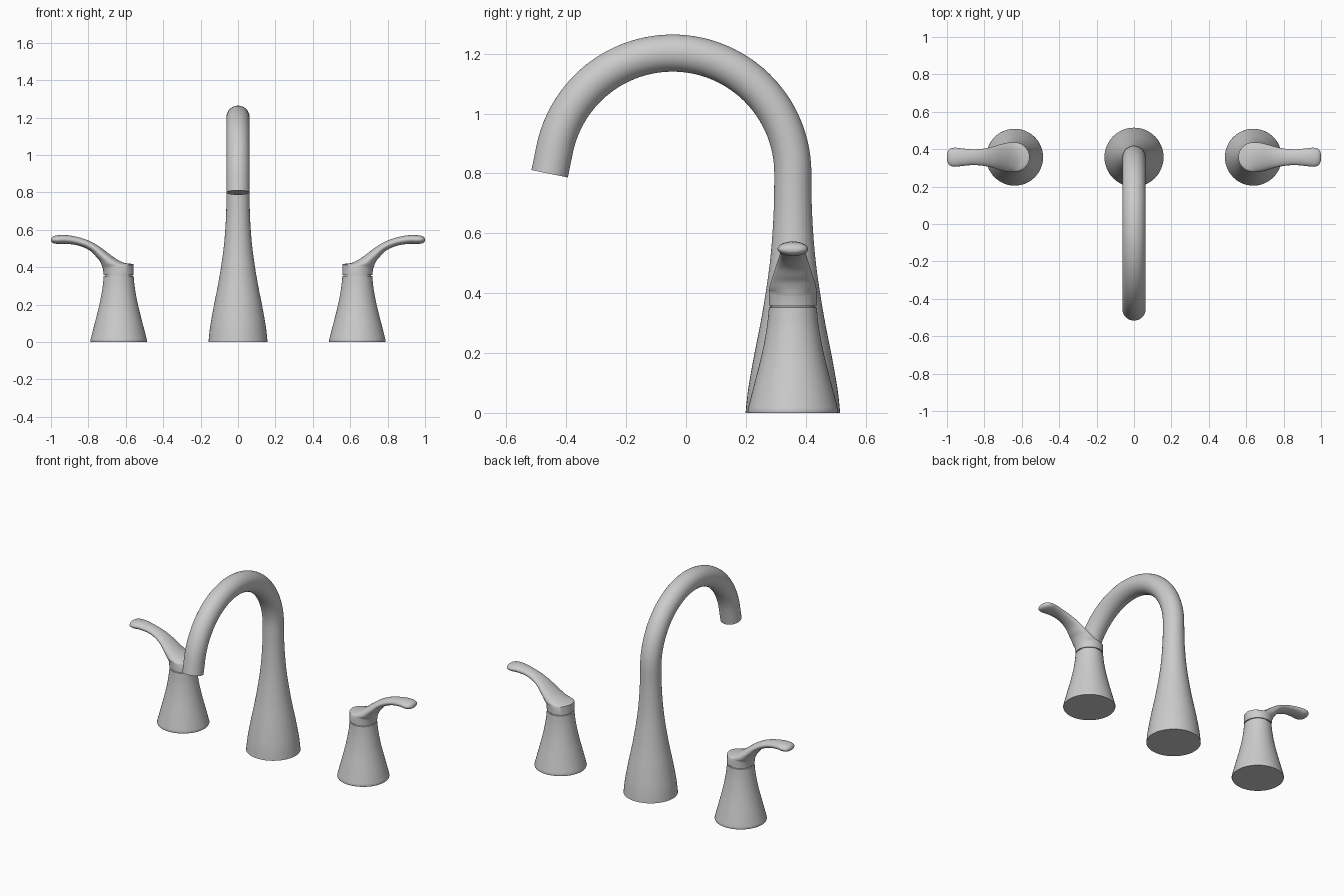
import bpy, bmesh, math
from mathutils import Vector

if "Cube" in bpy.data.objects:
    bpy.data.objects.remove(bpy.data.objects["Cube"])

SEG = 48
Y0 = 0.357      # line the three bases stand on
HX = 0.638      # handle distance from centre


def smooth_rows(rows, n):
    """Catmull-Rom interpolation of rows of numbers."""
    out = []
    for i in range(len(rows) - 1):
        a, b, c, d = (rows[max(0, min(len(rows) - 1, i + k))] for k in (-1, 0, 1, 2))
        for s in range(n):
            t = s / n
            out.append([0.5 * (2*q + (r-p)*t + (2*p-5*q+4*r-u)*t*t + (3*q-p-3*r+u)*t**3)
                        for p, q, r, u in zip(a, b, c, d)])
    out.append(list(rows[-1]))
    return out


def ellipse(centre, u, v):
    return [Vector(centre) + Vector(u) * math.cos(2*math.pi*k/SEG)
            + Vector(v) * math.sin(2*math.pi*k/SEG) for k in range(SEG)]


def loft(name, rings, mirror=False):
    """Skin a list of rings, cap both ends."""
    bm = bmesh.new()
    loops = [[bm.verts.new(p) for p in ring] for ring in rings]
    for a, b in zip(loops, loops[1:]):
        for k in range(SEG):
            j = (k + 1) % SEG
            bm.faces.new((a[k], a[j], b[j], b[k]))
    bm.faces.new(loops[0])
    bm.faces.new(loops[-1])
    bmesh.ops.recalc_face_normals(bm, faces=bm.faces)
    mesh = bpy.data.meshes.new(name)
    bm.to_mesh(mesh)
    bm.free()
    ob = bpy.data.objects.new(name, mesh)
    bpy.context.collection.objects.link(ob)
    bpy.ops.object.select_all(action='DESELECT')
    ob.select_set(True)
    bpy.context.view_layer.objects.active = ob
    bpy.ops.object.shade_smooth_by_angle(angle=math.radians(35))
    if mirror:
        ob.modifiers.new("Mirror", 'MIRROR')
    return ob


def disc(x, z, r):
    return ellipse((x, Y0, z), (r, 0, 0), (0, r, 0))


# Spout: flared body, then a swept gooseneck with a short straight outlet
body = [(0, .158), (.05, .153), (.1, .146), (.2, .128), (.3, .108), (.4, .091),
        (.5, .077), (.6, .068), (.7, .063), (.8, .062)]
rings = [disc(0, z, r) for z, r in smooth_rows(body, 3)]
R, TUBE, CY, CZ = 0.402, 0.062, -0.045, 0.80
END = math.radians(168.5)
for i in range(1, 49):
    a = END * i / 48
    n = Vector((0, math.cos(a), math.sin(a)))
    rings.append(ellipse(Vector((0, CY, CZ)) + n * R, (0, 0, 0), (0, 0, 0)) and
                 ellipse(Vector((0, CY, CZ)) + n * R, (TUBE, 0, 0), n * TUBE))
direction = Vector((0, -math.sin(END), math.cos(END)))
rings.append([p + direction * 0.083 for p in rings[-1]])
loft("spout", rings)

# Handle bases: flared pedestal with a narrow neck groove on top
pedestal = [(.006, .152), (.05, .141), (.1, .128), (.15, .115), (.2, .103),
            (.25, .093), (.3, .085), (.352, .080)]
rows = [[0, .150]] + smooth_rows(pedestal, 3) + [[.354, .074], [.362, .074]]
loft("handle_base", [disc(HX, z, r) for z, r in rows], mirror=True)

# Levers: sections given as top (x, z), underside (x, z), half width
lever = [(.558, .415, .722, .390, .080), (.568, .418, .725, .399, .079),
         (.610, .424, .731, .416, .078), (.655, .447, .742, .437, .072),
         (.700, .480, .757, .454, .064), (.745, .513, .782, .482, .054),
         (.800, .543, .820, .504, .045), (.860, .562, .868, .519, .042),
         (.920, .572, .920, .525, .047), (.960, .571, .958, .524, .051),
         (.985, .566, .982, .527, .045), (.997, .557, .995, .533, .029),
         (1.0, .548, 1.0, .540, .010)]
rows = [[.558, .359, .718, .359, .080]] + smooth_rows(lever, 4)
rings = []
for tx, tz, ux, uz, w in rows:
    top, under = Vector((tx, Y0, tz)), Vector((ux, Y0, uz))
    rings.append(ellipse((top + under) / 2, (top - under) / 2, (0, w, 0)))
loft("lever", rings, mirror=True)
